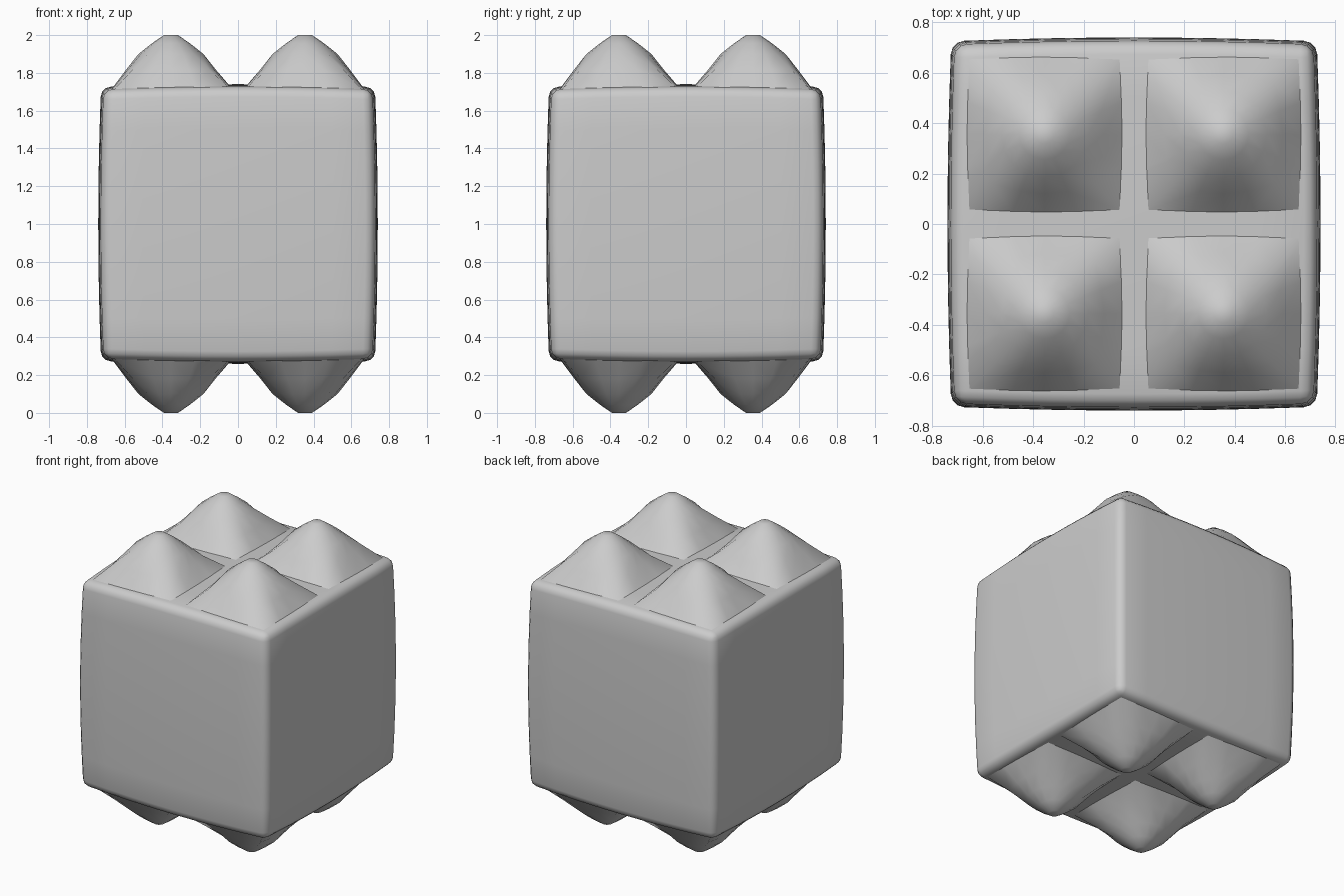
import bpy, bmesh, math

HALF = 0.71      # half width at the corners
PUFF = 0.015     # outward swell of the faces and edges
MID = 1.0        # height of the centre

cube = bpy.data.objects.get("Cube")
if cube:
    bpy.data.objects.remove(cube, do_unlink=True)

grey = bpy.data.materials.new("plain grey")
grey.use_nodes = True
colour = (0.6, 0.6, 0.6, 1)
grey.diffuse_color = colour
grey.node_tree.nodes["Principled BSDF"].inputs["Base Color"].default_value = colour


def swell(a, b):
    """Extra height of a face at the two in-plane coordinates."""
    return PUFF * (2 - (a / HALF) ** 2 - (b / HALF) ** 2)


def finish(name, bm, angle):
    bmesh.ops.recalc_face_normals(bm, faces=bm.faces)
    mesh = bpy.data.meshes.new(name)
    bm.to_mesh(mesh)
    bm.free()
    mesh.materials.append(grey)
    obj = bpy.data.objects.new(name, mesh)
    bpy.context.collection.objects.link(obj)
    bpy.ops.object.select_all(action="DESELECT")
    obj.select_set(True)
    bpy.context.view_layer.objects.active = obj
    bpy.ops.object.shade_smooth_by_angle(angle=math.radians(angle))


# Body: rounded cube with gently swollen sides
bm = bmesh.new()
bmesh.ops.create_cube(bm, size=2 * HALF)
bmesh.ops.bevel(bm, geom=bm.edges[:], offset=0.05, segments=3,
                profile=0.5, affect="EDGES")
long_edges = [e for e in bm.edges if e.calc_length() > 0.5]
bmesh.ops.subdivide_edges(bm, edges=long_edges, cuts=7, use_grid_fill=True)
for v in bm.verts:
    x, y, z = v.co
    v.co = (x * (1 + swell(y, z) / HALF),
            y * (1 + swell(x, z) / HALF),
            z * (1 + swell(x, y) / HALF) + MID)
finish("body", bm, 50)


def bump(name, sx, sy, sz):
    """Rounded peak on a square base that follows the body's face."""
    bm = bmesh.new()
    sides, centre = 16, 0.355
    # roundness runs from square base (0) to round tip (1)
    levels = [(0.30, 0, None), (0.235, 0.5, 0.82), (0.172, 1, 0.90),
              (0.10, 1, 0.957), (0.037, 1, 1.0)]
    rings = []
    for radius, roundness, height in levels:
        ring = []
        for i in range(sides):
            a = 2 * math.pi * i / sides
            c, s = math.cos(a), math.sin(a)
            square = 1 / max(abs(c), abs(s))
            r = radius * (square + (1 - square) * roundness)
            x, y = centre + r * c, centre + r * s
            if height is None:
                # sides of the base bow out slightly
                bow = 1 + 0.03 * (1 - (square - 1) / 0.414)
                x, y = centre + r * c * bow, centre + r * s * bow
                z = HALF + swell(x, y) - 0.002
            else:
                z = height
            ring.append(bm.verts.new((sx * x, sy * y, MID + sz * z)))
        rings.append(ring)
    for low, high in zip(rings, rings[1:]):
        for i in range(sides):
            j = (i + 1) % sides
            bm.faces.new((low[i], low[j], high[j], high[i]))
    bm.faces.new(rings[-1])
    finish(name, bm, 60)


# Four bumps on the top and four underneath
for sz, level in ((1, "top"), (-1, "bottom")):
    for sy, depth in ((-1, "front"), (1, "back")):
        for sx, side in ((1, "left"), (-1, "right")):
            bump(f"{level}_{depth}_{side}_bump", sx, sy, sz)
